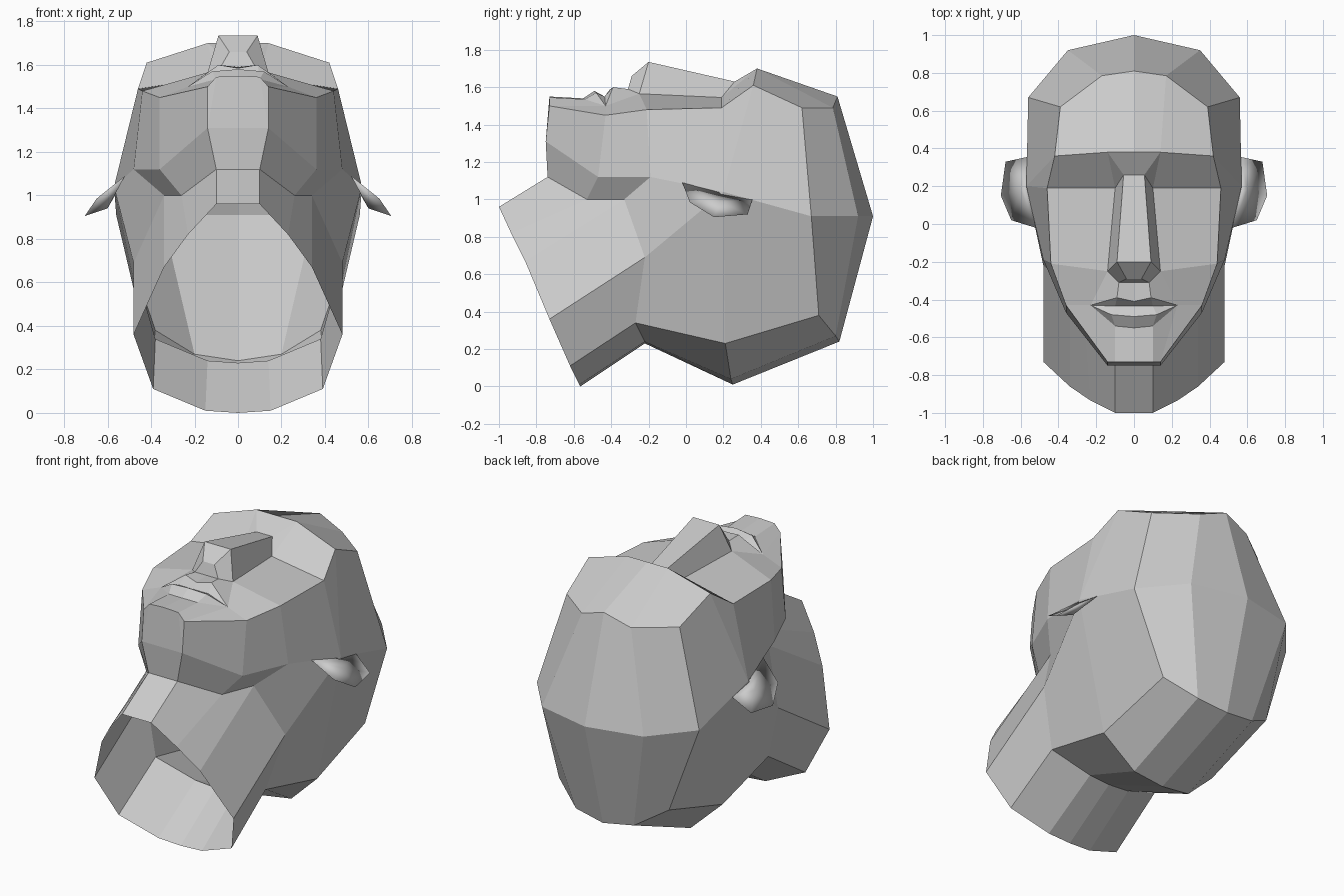
import bpy, bmesh

if "Cube" in bpy.data.objects:
    bpy.data.objects.remove(bpy.data.objects["Cube"])


def build(name, strips, smooth=False):
    """Weld half-side lofted strips (lists of matching rows) and mirror them across x."""
    bm = bmesh.new()
    cache = {}

    def vert(p):
        if p not in cache:
            cache[p] = bm.verts.new(p)
        return cache[p]

    for rows in strips:
        for a, b in zip(rows, rows[1:]):
            for i in range(len(a) - 1):
                pts = list(dict.fromkeys((a[i], a[i + 1], b[i + 1], b[i])))
                if len(pts) > 2:
                    bm.faces.new([vert(p) for p in pts])
    bmesh.ops.recalc_face_normals(bm, faces=bm.faces)
    for f in bm.faces:
        f.smooth = smooth
    me = bpy.data.meshes.new(name)
    bm.to_mesh(me)
    bm.free()
    ob = bpy.data.objects.new(name, me)
    bpy.context.collection.objects.link(ob)
    mod = ob.modifiers.new("mirror", 'MIRROR')
    mod.use_clip = True
    mod.merge_threshold = 0.001
    return ob


# key landmarks shared by neighbouring parts
brow_mid, brow_in, brow_out = (0, .38, 1.7), (.14, .38, 1.7), (.42, .36, 1.61)
eye_in, eye_out = (.10, .19, 1.545), (.46, .19, 1.49)
side_mid = (.57, .20, 1.04)
cheek, jaw_top = (.44, -.21, 1.48), (.36, -.43, 1.45)
jaw_back, throat_side = (.48, -.19, 1.12), (.34, -.33, 1.0)
neck_side, nape_side, skull_side = (.48, -.22, .69), (.38, -.27, .34), (.40, .21, .23)
bridge = (.055, .26, 1.63)
wing, nostril = (.14, -.25, 1.565), (.08, -.31, 1.59)
mouth_corner = (.23, -.43, 1.50)
chin_side = (.14, -.73, 1.50)

# skull: rings from forehead over the crown to the nape
front = [(0, .81, 1.55), (.17, .785, 1.49), (.39, .62, 1.49), brow_out]
crown = [(0, 1.0, .91), (.35, .92, .91), (.56, .67, .91), side_mid]
back = [(0, .82, .24), (.20, .80, .27), (.38, .71, .38), skull_side]
base = [(0, .25, .01), (.20, .24, .04), skull_side, skull_side]
nape = [(0, -.22, .23), (.14, -.22, .24), nape_side, nape_side]
skull = [front, crown, back]
skull_base = [back[:3], base[:3], nape[:3]]
skull_cheek = [[skull_side, side_mid], [nape_side, neck_side]]
forehead = [front, [brow_mid, brow_in, brow_out, brow_out]]

# temple, jaw side and jaw underside
jaw_low = [jaw_back, (.36, -.47, 1.12), (.14, -.75, 1.31), (0, -.75, 1.31)]
throat = [throat_side, (.26, -.53, 1.0), (.10, -.74, 1.12), (0, -.74, 1.12)]
chin = [(0, -.73, 1.55), (.10, -.73, 1.545), chin_side]
jaw = [[brow_out, eye_out, cheek, jaw_top, chin_side], [side_mid, side_mid] + jaw_low[:3]]
chin_front = [chin, [jaw_low[3], jaw_low[2], jaw_low[2]]]
jaw_under = [jaw_low, throat]
behind_jaw = [[side_mid, jaw_back], [neck_side, throat_side]]

# open-ended neck
neck = [throat[::-1] + [neck_side, nape_side, nape[1], nape[0]],
        [(0, -1, .96), (.10, -1, .96), (.23, -.935, .82), (.34, -.86, .67),
         (.48, -.73, .36), (.39, -.62, .11), (.15, -.57, .01), (0, -.565, 0)]]

# eye socket and nose
socket = [[brow_mid, brow_in, brow_in], [(0, .26, 1.63), bridge, eye_in]]
brow_under = [[brow_in, brow_out], [eye_in, eye_out]]
nose = [[(0, .26, 1.63), bridge, eye_in],
        [(0, -.20, 1.735), (.09, -.20, 1.735), wing],
        [(0, -.29, 1.66), (.04, -.29, 1.66), nostril],
        [(0, -.31, 1.59), nostril, nostril]]
cheek_front = [[eye_in, eye_out], [wing, cheek], [mouth_corner, jaw_top]]

# lips and chin panel
lips = [[(0, -.31, 1.59), nostril, wing],
        [(0, -.41, 1.585), (.09, -.39, 1.60), mouth_corner],
        [(0, -.435, 1.55), (.10, -.435, 1.55), mouth_corner],
        [(0, -.49, 1.58), (.12, -.48, 1.57), mouth_corner],
        [(0, -.55, 1.54), (.10, -.54, 1.535), mouth_corner],
        chin]
chin_cheek = [[mouth_corner, jaw_top], [chin_side, chin_side]]

build("head", [skull, skull_base, skull_cheek, forehead, jaw, chin_front, jaw_under,
               behind_jaw, neck, socket, brow_under, nose, cheek_front, lips, chin_cheek])

# ears: thin smooth shells, dished in front and bulged behind
rim = [(.52, -.02, 1.09), (.65, .02, .985), (.705, .15, .905), (.68, .33, .92),
       (.565, .355, 1.0), (.56, .17, 1.04)]
loop = rim + rim[:1]
build("ears", [[loop, [(.60, .18, z)] * 7] for z in (.985, .94)], smooth=True)
